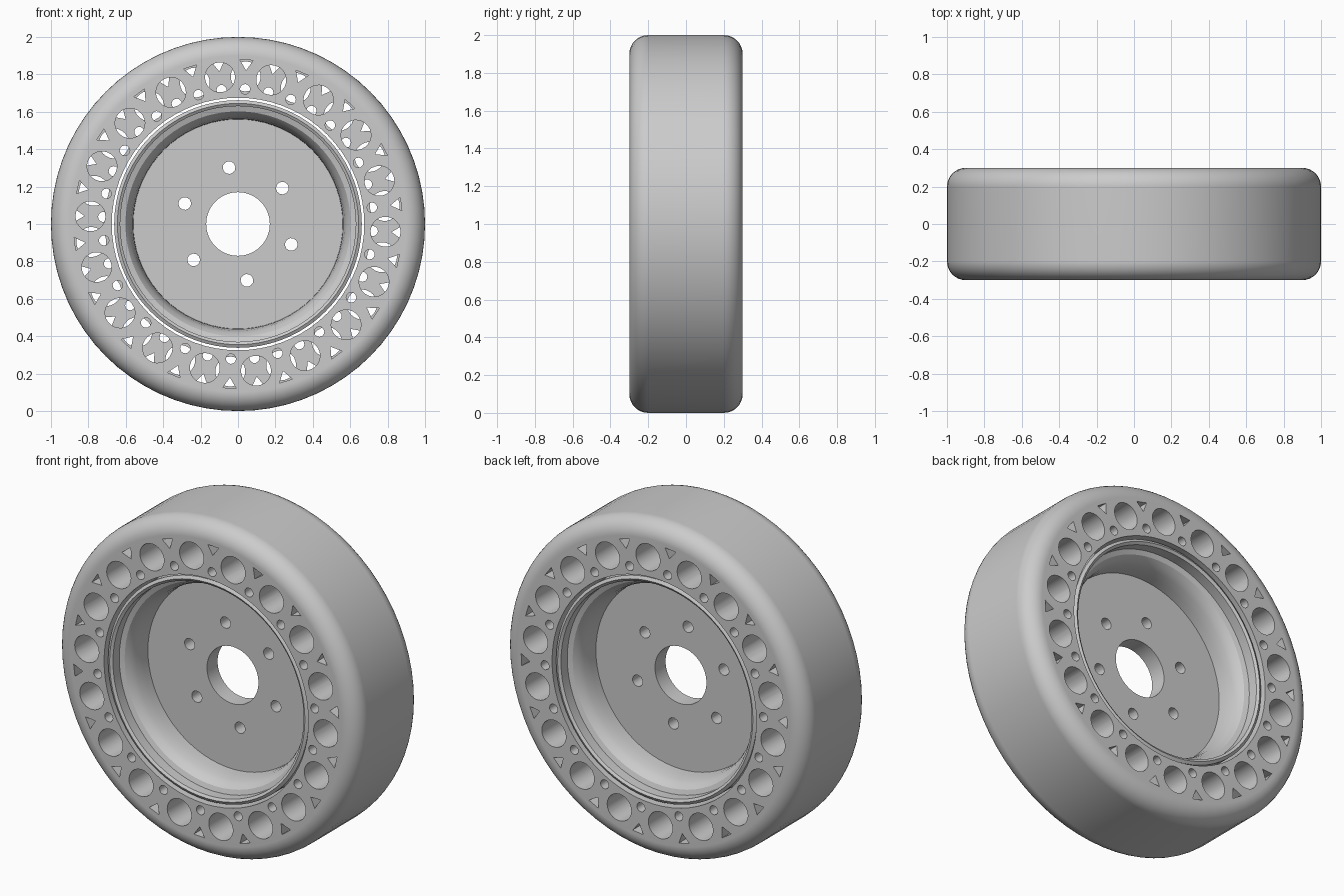
import bpy, bmesh
from math import sin, cos, pi, radians

cube = bpy.data.objects.get("Cube")
if cube:
    bpy.data.objects.remove(cube, do_unlink=True)

grey = bpy.data.materials.new("plain_grey")
grey.use_nodes = True
grey.diffuse_color = (0.6, 0.6, 0.6, 1)
grey.node_tree.nodes["Principled BSDF"].inputs["Base Color"].default_value = (0.6, 0.6, 0.6, 1)


def polar(radius, angle, y):
    """Point on the wheel: angle is counted from +x towards +z."""
    return (radius * cos(angle), y, 1 + radius * sin(angle))


def make_object(name, bm):
    bmesh.ops.recalc_face_normals(bm, faces=bm.faces)
    mesh = bpy.data.meshes.new(name)
    bm.to_mesh(mesh)
    bm.free()
    mesh.materials.append(grey)
    obj = bpy.data.objects.new(name, mesh)
    bpy.context.collection.objects.link(obj)
    return obj


def lathe(name, profile, segments):
    """Spin a closed (radius, y) loop about the axle."""
    bm = bmesh.new()
    rings = [[bm.verts.new(polar(r, 2 * pi * s / segments, y)) for r, y in profile]
             for s in range(segments)]
    n = len(profile)
    for s in range(segments):
        a, b = rings[s], rings[(s + 1) % segments]
        for i in range(n):
            j = (i + 1) % n
            bm.faces.new((a[i], a[j], b[j], b[i]))
    return make_object(name, bm)


def prism(bm, outline, y0, y1):
    """Closed bar along y with the given (x, z) outline."""
    near = [bm.verts.new((x, y0, z)) for x, z in outline]
    far = [bm.verts.new((x, y1, z)) for x, z in outline]
    bm.faces.new(near)
    bm.faces.new(far[::-1])
    n = len(outline)
    for i in range(n):
        j = (i + 1) % n
        bm.faces.new((near[i], far[i], far[j], near[j]))


def disc_outline(radius, angle, size, sides):
    cx, _, cz = polar(radius, angle, 0)
    return [(cx + size * cos(2 * pi * k / sides + angle),
             cz + size * sin(2 * pi * k / sides + angle)) for k in range(sides)]


def triangle_outline(angle):
    """Small triangle with its point towards the axle."""
    corners = [(0.822, 0), (0.878, 0.036), (0.878, -0.036)]
    return [(r * cos(angle) - t * sin(angle), 1 + r * sin(angle) + t * cos(angle))
            for r, t in corners]


def cut(obj, cutters):
    """Subtract the cutters, bake the result and smooth the round parts."""
    for cutter in cutters:
        cutter.hide_render = True
        mod = obj.modifiers.new("holes", 'BOOLEAN')
        mod.operation = 'DIFFERENCE'
        mod.solver = 'EXACT'
        mod.object = cutter
    graph = bpy.context.evaluated_depsgraph_get()
    baked = bpy.data.meshes.new_from_object(obj.evaluated_get(graph))
    obj.modifiers.clear()
    obj.data = baked
    for cutter in cutters:
        bpy.data.objects.remove(cutter, do_unlink=True)
    bpy.ops.object.select_all(action='DESELECT')
    obj.select_set(True)
    bpy.context.view_layer.objects.active = obj
    bpy.ops.object.shade_smooth_by_angle(angle=radians(32))
    weighted = obj.modifiers.new("even_shading", 'WEIGHTED_NORMAL')
    weighted.keep_sharp = True


def mirrored(half):
    """Complete a front half profile with its copy on the back."""
    return half + [(r, -y) for r, y in reversed(half)]


# Tyre: broad band with rounded shoulders
shoulder = [(0.9 + 0.1 * sin(a), -0.2 - 0.1 * cos(a))
            for a in (k * pi / 16 for k in range(9))]
tyre = lathe("tyre", mirrored([(0.675, -0.3)] + shoulder), 72)

# Pockets: the back half is turned by half a step against the front half
COUNT = 18
STEP = 2 * pi / COUNT
pockets = []
for name, start, y0, y1 in (("front_pockets", radians(17), -0.35, 0.0005),
                            ("back_pockets", radians(7), -0.0005, 0.35)):
    bm = bmesh.new()
    for k in range(COUNT):
        angle = start + k * STEP
        between = angle + STEP / 2
        prism(bm, disc_outline(0.79, angle, 0.08, 24), y0, y1)
        prism(bm, triangle_outline(between), y0, y1)
        prism(bm, disc_outline(0.722, between, 0.027, 12), y0, y1)
    pockets.append(make_object(name, bm))
cut(tyre, pockets)

# Rim: centre disc, flared dish and thin lip
rim_half = [(0.17, -0.05), (0.56, -0.05), (0.562, -0.1), (0.57, -0.15),
            (0.583, -0.185), (0.602, -0.21), (0.63, -0.22),
            (0.63, -0.28), (0.645, -0.29), (0.662, -0.28)]
rim = lathe("rim", mirrored(rim_half), 72)

# Bolt holes
bm = bmesh.new()
for k in range(6):
    prism(bm, disc_outline(0.305, radians(39 + 60 * k), 0.034, 12), -0.1, 0.1)
cut(rim, [make_object("bolt_holes", bm)])
